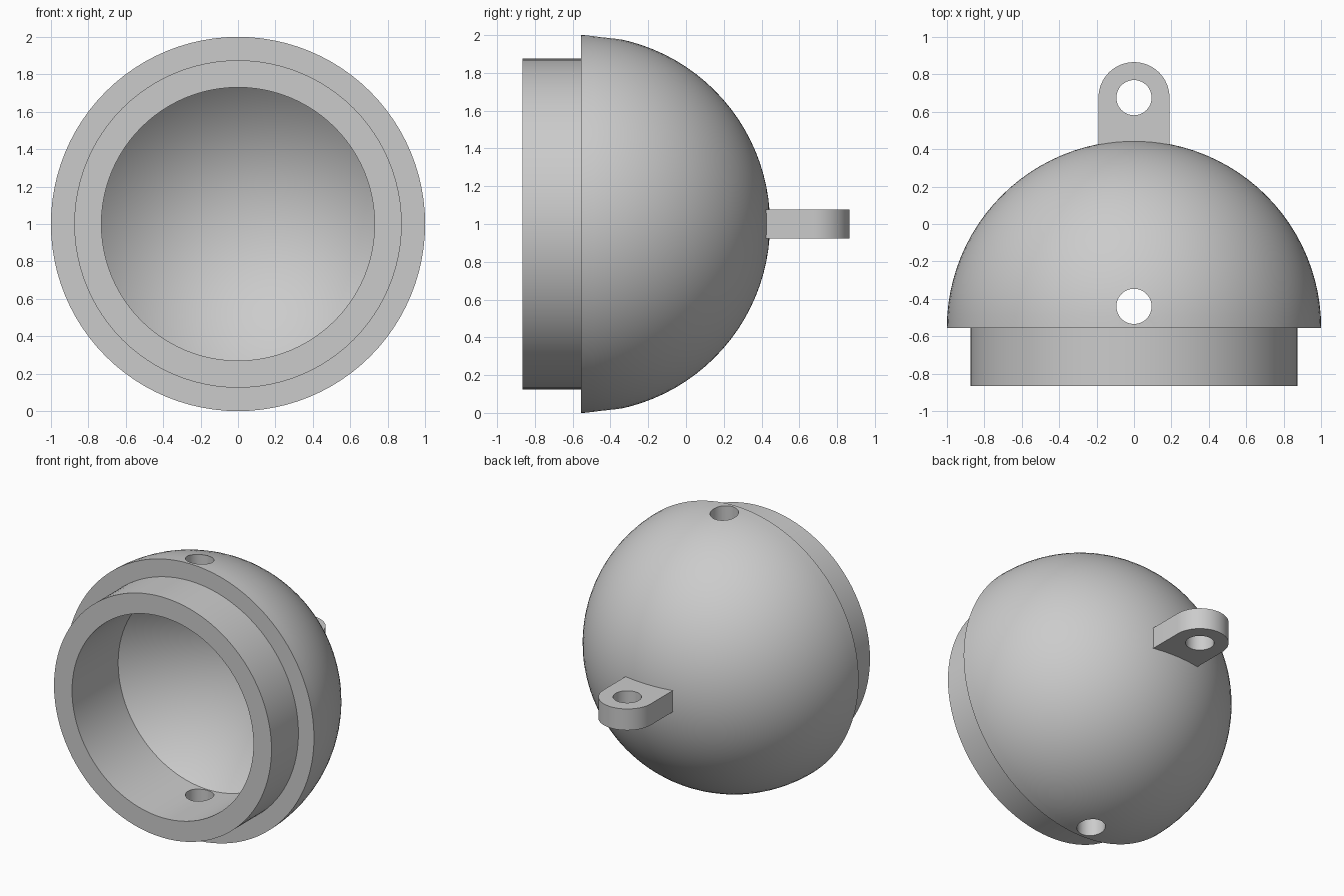
import bpy, bmesh, math
from mathutils import Matrix, Vector

cube = bpy.data.objects.get("Cube")
if cube:
    bpy.data.objects.remove(cube, do_unlink=True)

grey = bpy.data.materials.new("plain grey")
grey.use_nodes = True
colour = (0.6, 0.6, 0.6, 1)
grey.diffuse_color = colour
grey.node_tree.nodes["Principled BSDF"].inputs["Base Color"].default_value = colour

MID = 1.0          # height of the main axis
DOME_Y = -0.555    # flat face of the dome
FRONT_Y = -0.865   # front of the collar


def add_object(name, bm):
    bmesh.ops.recalc_face_normals(bm, faces=bm.faces)
    mesh = bpy.data.meshes.new(name)
    bm.to_mesh(mesh)
    bm.free()
    mesh.materials.append(grey)
    obj = bpy.data.objects.new(name, mesh)
    bpy.context.collection.objects.link(obj)
    return obj


def lathe(name, profile, steps=96):
    """Spin (radius, y) points about the y axis."""
    bm = bmesh.new()
    verts = [bm.verts.new((r, y, MID)) for r, y in profile]
    edges = [bm.edges.new(pair) for pair in zip(verts, verts[1:])]
    bmesh.ops.spin(bm, geom=verts + edges, cent=(0, 0, MID), axis=(0, 1, 0),
                   angle=math.tau, steps=steps)
    bmesh.ops.remove_doubles(bm, verts=bm.verts, dist=0.0005)
    return add_object(name, bm)


def drill(obj, y, length):
    """Cut a vertical round hole through an object."""
    bm = bmesh.new()
    bmesh.ops.create_cone(bm, cap_ends=True, segments=48, radius1=0.094,
                          radius2=0.094, depth=length,
                          matrix=Matrix.Translation((0, y, MID)))
    cutter = add_object("hole_cutter", bm)
    cutter.hide_render = True
    mod = obj.modifiers.new("hole", "BOOLEAN")
    mod.operation, mod.solver, mod.object = "DIFFERENCE", "EXACT", cutter
    bpy.context.view_layer.objects.active = obj
    bpy.ops.object.modifier_apply(modifier=mod.name)
    bpy.data.objects.remove(cutter, do_unlink=True)


def smooth(obj):
    obj.data.polygons.foreach_set("use_smooth", [True] * len(obj.data.polygons))
    obj.data.set_sharp_from_angle(angle=math.radians(30))


# Hollow dome with a stepped collar and a cone-ended bore
N = 24
dome = [(math.cos(a), DOME_Y + math.sin(a))
        for a in (i * math.pi / 2 / N for i in range(N + 1))]
dome[-1] = (0, DOME_Y + 1)
body = lathe("hollow_dome", [(0, 0.36), (0.73, -0.335), (0.73, FRONT_Y),
                             (0.875, FRONT_Y), (0.875, DOME_Y)] + dome)
drill(body, -0.44, 3)
smooth(body)

# Hanging lug: a flat tab with a rounded end
HALF, LUG_Y, THICK = 0.19, 0.675, 0.155
bm = bmesh.new()
outline = [(HALF, 0.4)]
outline += [(HALF * math.cos(a), LUG_Y + HALF * math.sin(a))
            for a in (i * math.pi / 32 for i in range(33))]
outline += [(-HALF, 0.4)]
face = bm.faces.new([bm.verts.new((x, y, MID - THICK / 2)) for x, y in outline])
top = bmesh.ops.extrude_face_region(bm, geom=[face])["geom"]
bmesh.ops.translate(bm, vec=Vector((0, 0, THICK)),
                    verts=[v for v in top if isinstance(v, bmesh.types.BMVert)])
lug = add_object("hanging_lug", bm)
drill(lug, LUG_Y, 1)
smooth(lug)
